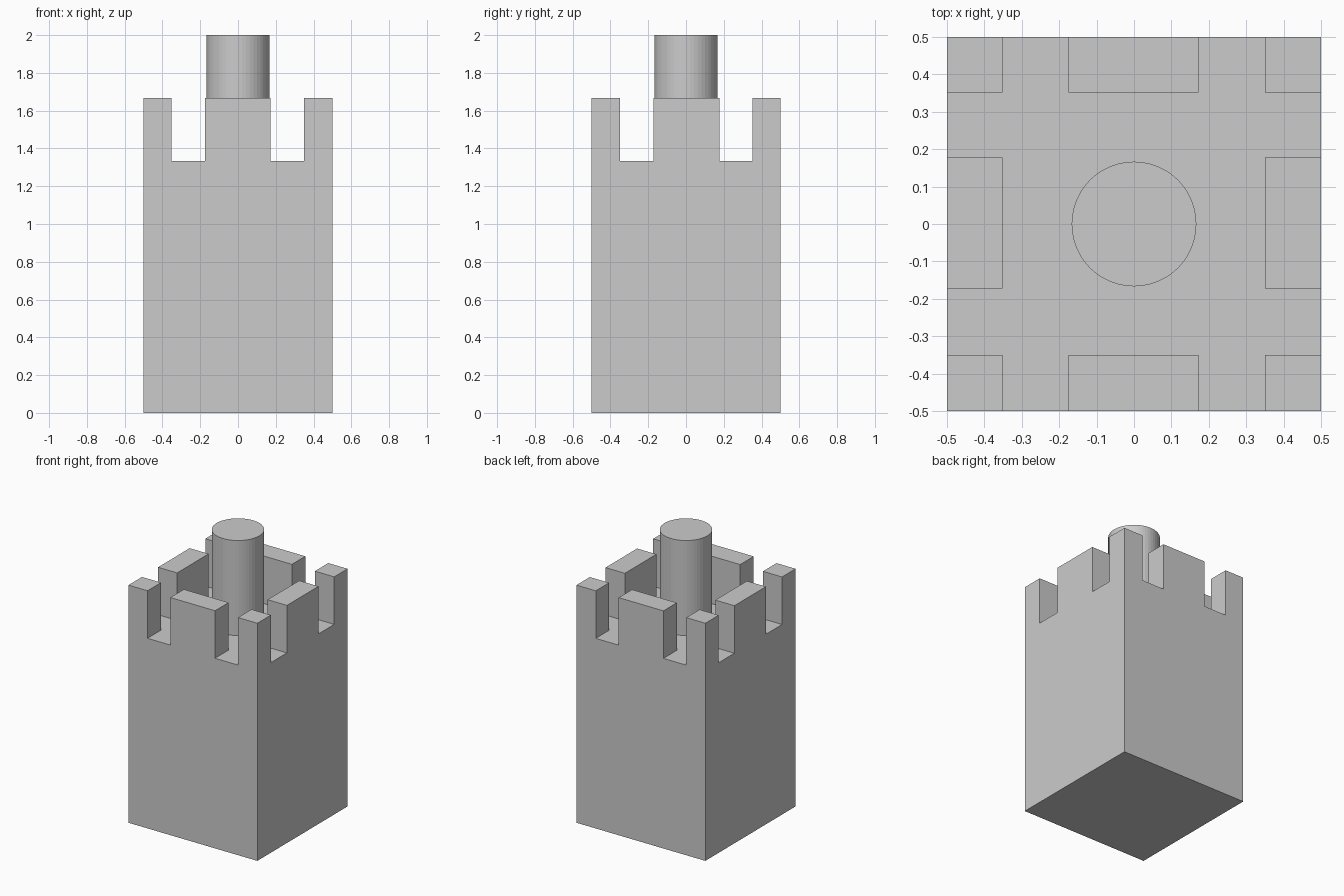
import bpy, bmesh, math

if "Cube" in bpy.data.objects:
    bpy.data.objects.remove(bpy.data.objects["Cube"])

FLOOR, WALL, TOP = 4 / 3, 5 / 3, 2.0
CUTS_X = [-0.5, -0.352, -0.175, 0.172, 0.35, 0.5]
CUTS_Y = [-0.5, -0.35, -0.172, 0.178, 0.352, 0.5]


def finish(bm, name):
    bmesh.ops.recalc_face_normals(bm, faces=bm.faces)
    mesh = bpy.data.meshes.new(name)
    bm.to_mesh(mesh)
    bm.free()
    obj = bpy.data.objects.new(name, mesh)
    bpy.context.collection.objects.link(obj)
    return obj


def raise_faces(bm, faces, height):
    geom = bmesh.ops.extrude_face_region(bm, geom=faces)["geom"]
    verts = [g for g in geom if isinstance(g, bmesh.types.BMVert)]
    bmesh.ops.translate(bm, verts=verts, vec=(0, 0, height))
    return [g for g in geom if isinstance(g, bmesh.types.BMFace)]


# Tower body: a gridded base raised to the floor level
bm = bmesh.new()
grid = [[bm.verts.new((x, y, 0)) for y in CUTS_Y] for x in CUTS_X]
for i in range(5):
    for j in range(5):
        bm.faces.new((grid[i][j], grid[i + 1][j], grid[i + 1][j + 1], grid[i][j + 1]))
top_faces = raise_faces(bm, bm.faces[:], FLOOR)

# Battlements: corner and mid-side cells of the rim raised further
def is_merlon(face):
    c = face.calc_center_median()
    on_rim = max(abs(c.x), abs(c.y)) > 0.4
    in_gap = any(0.2 < abs(v) < 0.3 for v in (c.x, c.y))
    return on_rim and not in_gap

raise_faces(bm, [f for f in top_faces if is_merlon(f)], WALL - FLOOR)
bmesh.ops.recalc_face_normals(bm, faces=bm.faces)
bmesh.ops.dissolve_limit(bm, angle_limit=math.radians(1), verts=bm.verts, edges=bm.edges)
finish(bm, "battlement_tower")

# Central round post standing on the floor
bm = bmesh.new()
ring = bmesh.ops.create_circle(bm, cap_ends=True, segments=48, radius=1 / 6)
bmesh.ops.translate(bm, verts=ring["verts"], vec=(0, 0, FLOOR))
raise_faces(bm, bm.faces[:], TOP - FLOOR)
finish(bm, "round_post")
